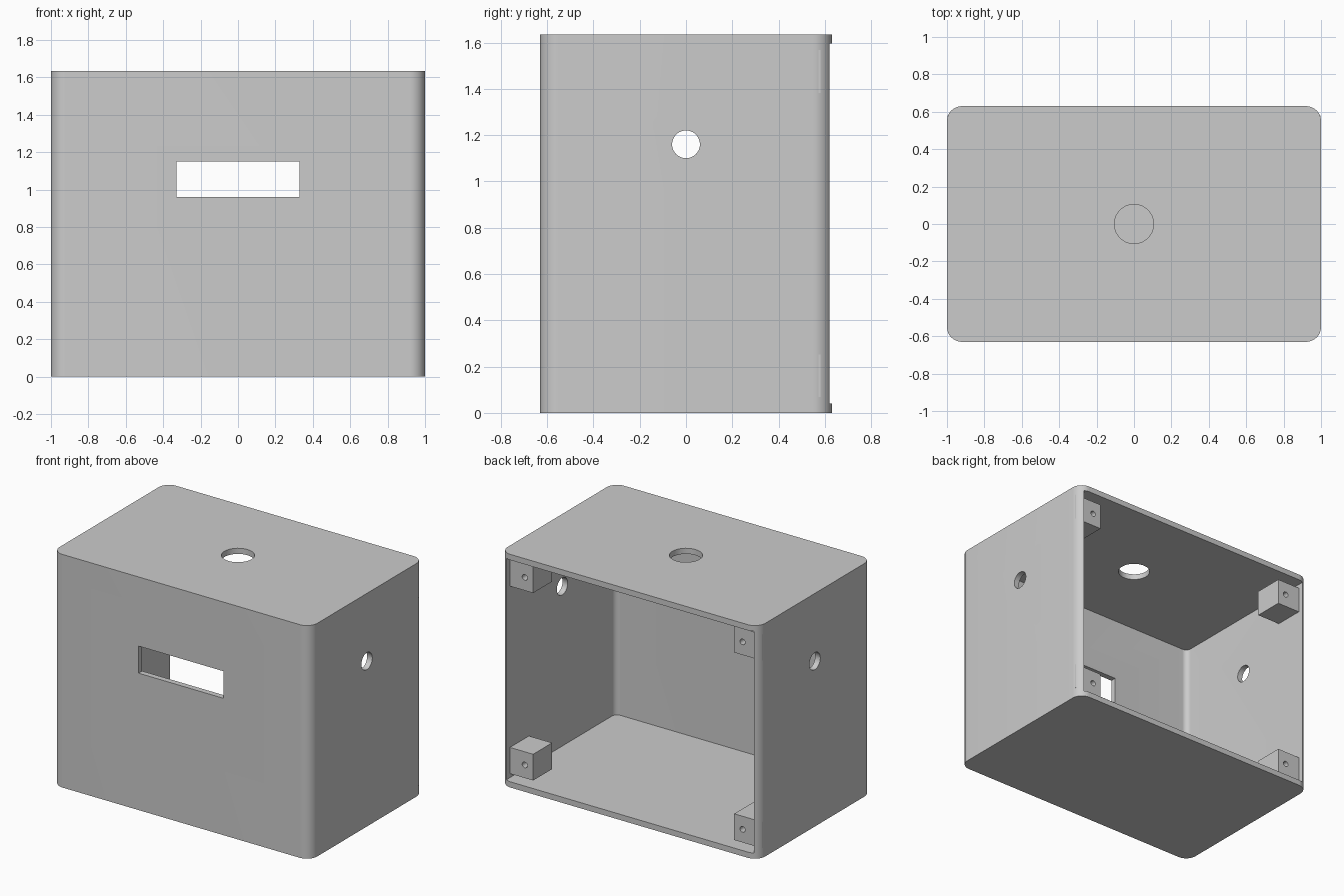
import bpy, bmesh, math
from mathutils import Matrix, Vector

old = bpy.data.objects.get("Cube")
if old:
    bpy.data.objects.remove(old, do_unlink=True)

W, D, H = 1.0, 0.63, 1.635      # half width, half depth, height
WALL, RADIUS = 0.04, 0.08

grey = bpy.data.materials.new("plain_grey")
grey.use_nodes = True
colour = (0.6, 0.6, 0.6, 1)
grey.diffuse_color = colour
grey.node_tree.nodes["Principled BSDF"].inputs["Base Color"].default_value = colour


def finish(name, bm):
    bmesh.ops.recalc_face_normals(bm, faces=bm.faces)
    mesh = bpy.data.meshes.new(name)
    bm.to_mesh(mesh)
    bm.free()
    mesh.materials.append(grey)
    obj = bpy.data.objects.new(name, mesh)
    bpy.context.collection.objects.link(obj)
    return obj


def prism(name, x, y0, y1, z0, z1, front_r, back_r):
    """Upright block with rounded vertical edges."""
    bm = bmesh.new()
    ring = []
    corners = ((1, 1, 0), (-1, 1, 90), (-1, -1, 180), (1, -1, 270))
    for sx, sy, start in corners:
        r = back_r if sy > 0 else front_r
        cx, cy = sx * (x - r), (y1 - r if sy > 0 else y0 + r)
        steps = 12 if r else 0
        for i in range(steps + 1):
            a = math.radians(start + 90 * i / max(steps, 1))
            ring.append(bm.verts.new((cx + r * math.cos(a), cy + r * math.sin(a), z0)))
    face = bm.faces.new(ring)
    geom = bmesh.ops.extrude_face_region(bm, geom=[face])["geom"]
    top = [v for v in geom if isinstance(v, bmesh.types.BMVert)]
    bmesh.ops.translate(bm, verts=top, vec=(0, 0, z1 - z0))
    return finish(name, bm)


def block(name, low, high):
    bm = bmesh.new()
    low, high = Vector(low), Vector(high)
    m = Matrix.Translation((low + high) / 2) @ Matrix.Diagonal((high - low).to_4d())
    bmesh.ops.create_cube(bm, size=1, matrix=m)
    return finish(name, bm)


def rod(name, centre, axis, radius, length, sides=48):
    bm = bmesh.new()
    turn = Vector((0, 0, 1)).rotation_difference(Vector(axis)).to_matrix().to_4x4()
    bmesh.ops.create_cone(bm, cap_ends=True, segments=sides, radius1=radius,
                          radius2=radius, depth=length,
                          matrix=Matrix.Translation(centre) @ turn)
    return finish(name, bm)


def cut(obj, cutters):
    """Subtract the cutters, bake the result and drop the cutters."""
    for c in cutters:
        c.hide_render = True
        mod = obj.modifiers.new(c.name, 'BOOLEAN')
        mod.operation, mod.solver, mod.object = 'DIFFERENCE', 'EXACT', c
    deps = bpy.context.evaluated_depsgraph_get()
    mesh = bpy.data.meshes.new_from_object(obj.evaluated_get(deps))
    obj.modifiers.clear()
    obj.data = mesh
    for c in cutters:
        bpy.data.objects.remove(c, do_unlink=True)


def smooth(obj):
    bpy.ops.object.select_all(action='DESELECT')
    obj.select_set(True)
    bpy.context.view_layer.objects.active = obj
    bpy.ops.object.shade_smooth_by_angle(angle=math.radians(30))


# Housing: rounded shell, open at the back, with window and cable holes
housing = prism("housing", W, -D, D, 0, H, RADIUS, RADIUS)
cut(housing, [
    prism("cavity", W - WALL, WALL - D, D + 0.1, WALL, H - WALL, RADIUS - WALL, 0),
    block("window", (-0.33, -D - 0.1, 0.96), (0.33, -D + 0.1, 1.15)),
    rod("side_holes", (0, 0, 1.16), (1, 0, 0), 0.06, 3),
    rod("top_hole", (0, 0, H), (0, 0, 1), 0.105, 0.3),
])
smooth(housing)

# Screw posts in the four back corners, let into the side walls
for side, s in (("left", 1), ("right", -1)):
    for level, z in (("lower", 0.16), ("upper", H - 0.16)):
        inner, outer = sorted((s * 0.78, s * 0.997))
        post = block(f"{level}_{side}_screw_post",
                     (inner, 0.37, z - 0.092), (outer, 0.58, z + 0.092))
        cut(post, [rod("screw_hole", (s * 0.845, 0.58, z), (0, 1, 0), 0.02, 0.3, 24)])
        smooth(post)
